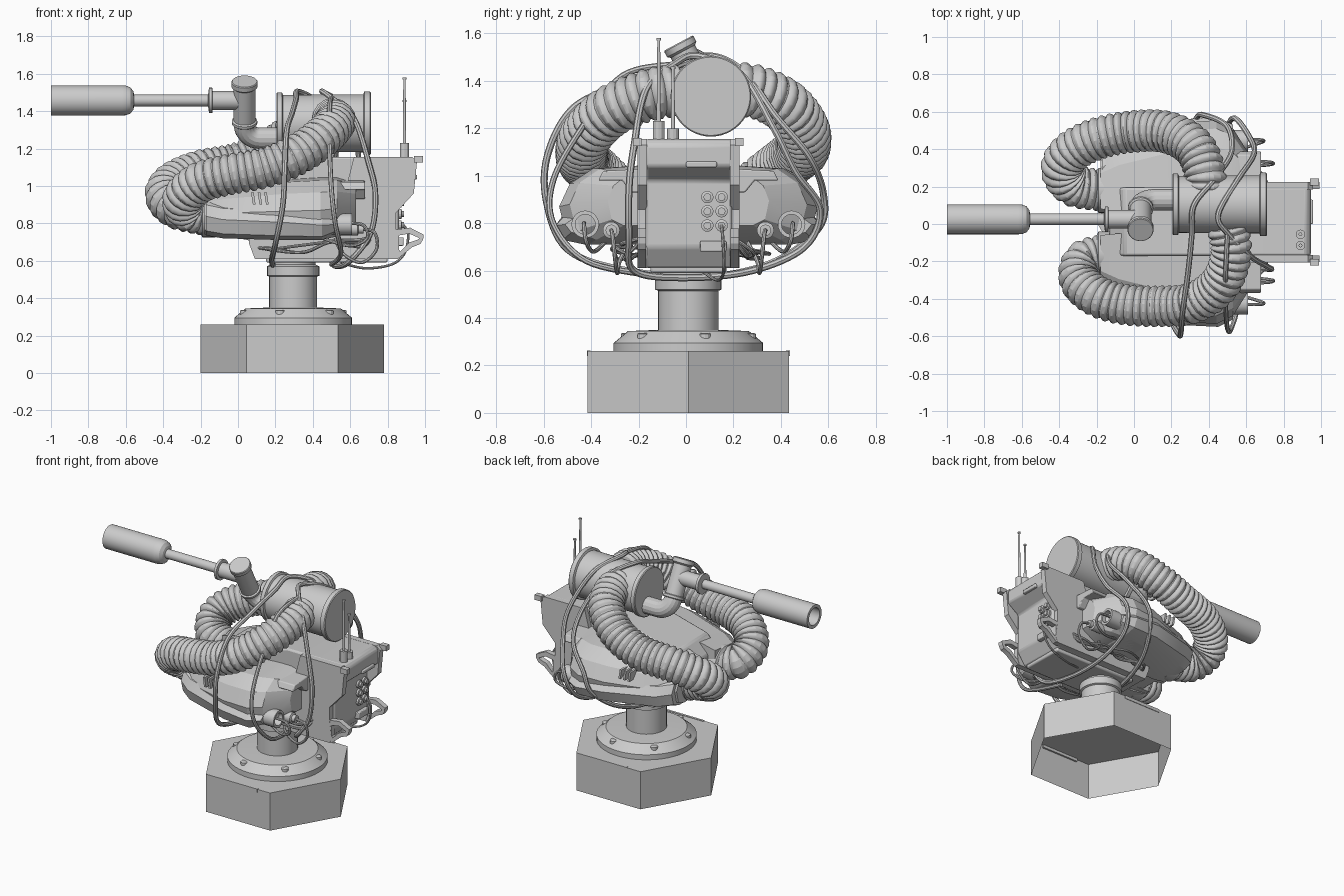
import bpy, bmesh, math, random
from mathutils import Vector, Matrix

random.seed(4)
YC = 0.01  # symmetry plane of the body


def finish(name, bm, bevel=0):
    bmesh.ops.remove_doubles(bm, verts=bm.verts, dist=1e-5)
    bmesh.ops.recalc_face_normals(bm, faces=bm.faces)
    me = bpy.data.meshes.new(name)
    bm.to_mesh(me)
    bm.free()
    ob = bpy.data.objects.new(name, me)
    bpy.context.collection.objects.link(ob)
    if bevel:
        m = ob.modifiers.new("bevel", 'BEVEL')
        m.width, m.segments, m.limit_method = bevel, 2, 'ANGLE'
    return ob


def loft(name, rings, cap0=True, bevel=0, cap1=True):
    """Skin a list of equal-length point rings."""
    bm = bmesh.new()
    vs = [[bm.verts.new(p) for p in r] for r in rings]
    n = len(vs[0])
    for a, b in zip(vs, vs[1:]):
        for i in range(n):
            bm.faces.new((a[i], a[(i + 1) % n], b[(i + 1) % n], b[i]))
    if cap0:
        bm.faces.new(vs[0])
    if cap1:
        bm.faces.new(vs[-1])
    return finish(name, bm, bevel)


def lathe(name, prof, org, axis=(0, 0, 1), n=32, cap0=True):
    """Turn (radius, height) pairs around an axis."""
    q = Vector((0, 0, 1)).rotation_difference(Vector(axis))
    o = Vector(org)
    rings = [[o + q @ Vector((r * math.cos(2 * math.pi * i / n), r * math.sin(2 * math.pi * i / n), h))
              for i in range(n)] for r, h in prof]
    return loft(name, rings, cap0)


def prism(name, pts, y0, y1, bevel=0):
    """Extrude an xz outline along y."""
    return loft(name, [[(x, y, z) for x, z in pts] for y in (y0, y1)], True, bevel)


def box(name, x0, x1, y0, y1, z0, z1, bevel=0):
    return prism(name, [(x0, z0), (x1, z0), (x1, z1), (x0, z1)], y0, y1, bevel)


def spline(pts, per, cyclic=False):
    p = [Vector(v) for v in pts]
    n = len(p)
    get = (lambda i: p[i % n]) if cyclic else (lambda i: p[max(0, min(n - 1, i))])
    out = []
    for i in range(n if cyclic else n - 1):
        a, b, c, d = get(i - 1), get(i), get(i + 1), get(i + 2)
        for k in range(per):
            t = k / per
            out.append(0.5 * (2 * b + (c - a) * t + (2 * a - 5 * b + 4 * c - d) * t * t
                              + (3 * b - a - 3 * c + d) * t ** 3))
    return out if cyclic else out + [p[-1]]


def tube(name, pts, r, per=8, cyclic=False, res=2, rib=0):
    """Round tube along a path; rib is the spacing of bellows ribs."""
    path = spline(pts, per, cyclic) if per > 1 else [Vector(p) for p in pts]
    cu = bpy.data.curves.new(name, 'CURVE')
    cu.dimensions, cu.bevel_depth, cu.bevel_resolution, cu.use_fill_caps = '3D', r, res, True
    sp = cu.splines.new('POLY')
    sp.points.add(len(path) - 1)
    sp.use_cyclic_u = cyclic
    length = 0
    for i, p in enumerate(path):
        if i:
            length += (p - path[i - 1]).length
        sp.points[i].co = (*p, 1)
        if rib:
            sp.points[i].radius = 0.85 + 0.15 * abs(math.sin(math.pi * length / rib)) ** 0.8
    tmp = bpy.data.objects.new(name, cu)
    bpy.context.collection.objects.link(tmp)
    me = bpy.data.meshes.new_from_object(tmp.evaluated_get(bpy.context.evaluated_depsgraph_get()))
    bpy.data.objects.remove(tmp)
    ob = bpy.data.objects.new(name, me)
    bpy.context.collection.objects.link(ob)
    return ob


# Pedestal: open-bottomed hexagon, bolted flange, column
lathe("hex_base", [(.49, 0), (.49, .26)], (.29, YC, 0), n=6, cap0=False)
lathe("flange", [(.315, .26), (.315, .295), (.255, .345), (.13, .35)], (.295, YC, 0), n=48)
lathe("column", [(.128, .34), (.128, .515), (.14, .52), (.14, .57), (.12, .58), (.12, .63)], (.295, YC, 0))
for i in range(6):
    a = math.radians(60 * i + 15)
    lathe("flange_bolt", [(.024, .30), (.024, .333), (.016, .337)],
          (.295 + .27 * math.cos(a), YC + .27 * math.sin(a), 0), n=12)
for s in (-1, 1):
    y = YC + s * .42
    box("base_slot_lip", .15, .44, y - .008, y + .008, .24, .263)

# Central body with stepped back panel
prism("body", [(-.13, .74), (.06, .71), (.09, .61), (.80, .61), (.86, .70), (.86, .98), (.945, 1.04),
               (.945, 1.13), (.92, 1.155), (.5, 1.155), (.25, 1.10), (-.05, 1.02), (-.13, .93)],
      YC - .18, YC + .185, .012)
box("body_keel", .15, .80, -.15, .17, .59, .63, .01)
box("panel_handle", .93, .958, .0, .13, 1.035, 1.06, .006)
box("panel_socket", .85, .885, .06, .17, .68, .725, .005)
for y in (.09, .15):
    for z in (.79, .85, .91):
        lathe("panel_knob", [(.026, 0), (.026, .015), (.016, .018), (.016, .03)], (.858, y, z), (1, 0, 0), 16)
# Antennas
for y, zb, zt in ((-.115, 1.23, 1.58), (-.055, 1.20, 1.46)):
    lathe("antenna", [(.025, 1.15), (.025, zb), (.009, zb), (.006, zt - .01), (.01, zt - .01), (.01, zt)],
          (.89, y, 0), n=12)


# Mirrored parts on both flanks
def section(x, yi, yo, zb, zt, s):
    h, w = zt - zb, yo - yi
    pts = [(yi, zb), (yi + .72 * w, zb), (yi + .93 * w, zb + .12 * h), (yo, zb + .5 * h),
           (yi + .9 * w, zb + .8 * h), (yi + .68 * w, zt), (yi, zt + .02)]
    return [(x, YC + s * y, z) for y, z in pts]


for s in (-1, 1):
    Y = lambda v: YC + s * v
    # Side pod and its lower armour shell
    loft("side_pod", [section(*v, s) for v in (
        (-.18, .07, .35, .74, .95), (-.08, .06, .42, .73, .98), (.25, .08, .53, .71, 1.02),
        (.44, .1, .545, .71, 1.03), (.53, .1, .50, .73, 1.03), (.63, .1, .34, .79, 1.0))])
    loft("pod_armour", [section(*v, s) for v in (
        (-.17, .1, .39, .735, .94), (-.08, .1, .45, .72, .92), (.25, .12, .55, .71, .90),
        (.45, .12, .56, .71, .87), (.53, .14, .52, .75, .84))])
    for k in range(3):
        x = .08 + .035 * k
        prism("pod_vent", [(x, .90), (x + .014, .90), (x + .004, .965), (x - .01, .965)], Y(.40), Y(.495))
    loft("pod_rear_bracket", [[(x, Y(y), z) for y, z in (
        (.18, .93), (.24, .93), (.28, .98), (.38, .98), (.36, 1.02), (.18, 1.03))] for x in (.53, .68)], bevel=.006)
    # Exhaust stub, cable port and hanging loops
    lathe("exhaust", [(.058, 0), (.058, .15), (.042, .15), (.042, .08)], (.46, Y(.435), .795), (1, 0, 0), 24)
    lathe("cable_port", [(.036, 0), (.036, .14), (.024, .145), (.024, .17)], (.50, Y(.325), .77), (1, 0, 0), 20)
    tube("port_cable", [(.66, Y(.325), .77), (.73, Y(.32), .75), (.74, Y(.31), .66), (.66, Y(.30), .59),
                        (.56, Y(.29), .64), (.52, Y(.25), .72)], .009)
    tube("exhaust_cable", [(.58, Y(.44), .80), (.67, Y(.44), .79), (.69, Y(.43), .72), (.60, Y(.40), .68),
                           (.45, Y(.35), .72)], .009)
    # Frame plate with carry loop and corner lug
    prism("frame_plate", [(.09, .61), (.845, .61), (.86, .65), (.845, .76), (.845, .857), (.94, .96),
                          (.957, 1.13), (.93, 1.155), (.62, 1.155), (.58, 1.0), (.06, .85), (.06, .69)],
          Y(.175), Y(.215))
    outer = [(.83, .765), (.92, .777), (.993, .74), (.99, .715), (.975, .69), (.93, .672), (.855, .61), (.83, .61)]
    inner = [(.86, .735), (.915, .745), (.968, .722), (.967, .718), (.96, .712), (.915, .698), (.868, .65), (.86, .66)]
    ya, yb = Y(.178), Y(.214)
    loft("carry_loop", [[(x, y, z) for x, z in ring] for ring, y in (
        (outer, ya), (outer, yb), (inner, yb), (inner, ya), (outer, ya))], cap0=False, cap1=False)
    box("corner_lug", .94, .99, Y(.215) - .018, Y(.215) + .018, 1.125, 1.16)
    # Collar where the hose enters the pod
    lathe("hose_collar", [(.10, -.06), (.12, -.05), (.12, .02), (.10, .03)], (-.17, Y(.17), .845), (-1, 0, 0))
    # Cable bundles under the body
    for k in range(4):
        j = lambda a: random.uniform(-a, a)
        tube("under_cable", [(.12 + j(.03), Y(.2), .67), (.18, Y(.26 + j(.05)), .67 + j(.02)),
                             (.35, Y(.30 + j(.06)), .67 + j(.03)), (.5, Y(.27 + j(.05)), .67 + j(.04)),
                             (.66, Y(.25 + j(.05)), .69 + j(.04)), (.72, Y(.19), .74)], .008)

# Ribbed hoses from drum to pods
tube("front_hose", [(.50, -.02, 1.36), (.52, -.16, 1.34), (.46, -.32, 1.27), (.32, -.42, 1.17), (.15, -.44, 1.10),
                    (-.05, -.43, 1.06), (-.2, -.385, 1.02), (-.29, -.30, .94), (-.27, -.20, .87),
                    (-.16, -.165, .845)], .112, per=32, res=6, rib=.041)
tube("back_hose", [(.38, .14, 1.36), (.38, .27, 1.36), (.32, .41, 1.30), (.18, .49, 1.20), (.0, .495, 1.12),
                   (-.2, .455, 1.08), (-.34, .38, 1.02), (-.385, .29, .95), (-.32, .205, .88),
                   (-.16, .18, .845)], .115, per=32, res=6, rib=.041)

# Drum with end flanges
lathe("drum", [(.16, .205), (.165, .21), (.165, .235), (.152, .24), (.155, .67), (.17, .675), (.17, .705), (.165, .71)],
      (0, .105, 1.335), (1, 0, 0), 48)

# Elbow pipe and tilted riser
up = Vector((0, -.47, .883)).normalized()
elbow = Vector((.035, .13, 1.255))
bend = [elbow + Vector((.08 * (1 - math.sin(t)), 0, 0)) + up * .08 * (1 - math.cos(t))
        for t in [k * math.pi / 16 for k in range(9)]]
tube("elbow_pipe", [(.24, .13, 1.255)] + bend + [elbow + up * .12], .057, per=1, res=6)
lathe("riser", [(.062, .085), (.068, .09), (.068, .105), (.058, .11), (.058, .305), (.07, .315), (.07, .34), (.066, .345)],
      elbow, up)

# Barrel: stub, flange, rod and hollow muzzle
lathe("barrel", [(.05, 0), (.05, .165), (.068, .168), (.068, .185), (.045, .188), (.031, .19), (.031, .585),
                 (.05, .59), (.07, .605), (.079, .63), (.08, .65), (.08, 1.03), (.058, 1.03), (.058, .75)],
      (.03, .025, 1.457), (-1, 0, 0))

# Long cables looping around drum, hoses and body
tube("outer_cable", [(.32, .1, 1.505), (.31, -.05, 1.46), (.29, -.25, 1.39), (.26, -.47, 1.29), (.25, -.58, 1.10),
                     (.24, -.59, .90), (.2, -.50, .69), (.18, -.25, .60), (.2, .1, .575), (.25, .38, .64),
                     (.33, .56, .78), (.38, .58, .92), (.50, .52, 1.08), (.52, .38, 1.25), (.43, .24, 1.44)],
     .015, cyclic=True)
tube("inner_cable", [(.45, .05, 1.505), (.50, -.05, 1.47), (.62, -.17, 1.36), (.70, -.22, 1.12), (.735, -.24, .95),
                     (.71, -.24, .75), (.60, -.22, .60), (.53, 0, .57), (.50, .28, .60), (.50, .50, .70),
                     (.54, .565, .86), (.62, .46, 1.02), (.64, .37, 1.2), (.55, .23, 1.43)], .015, cyclic=True)
tube("side_cable", [(.50, -.05, 1.47), (.49, -.27, 1.42), (.49, -.44, 1.2), (.50, -.56, .98), (.52, -.56, .80),
                    (.55, -.42, .64), (.5, -.15, .58)], .013)
tube("panel_cable", [(.885, .15, .79), (.91, .155, .74), (.89, .16, .64), (.82, .155, .58), (.68, .13, .56),
                     (.55, .08, .59)], .007)

# Smooth shading with sharp edges kept
for ob in bpy.context.scene.objects:
    ob.select_set(True)
    bpy.context.view_layer.objects.active = ob
bpy.ops.object.shade_smooth_by_angle(angle=math.radians(20))
